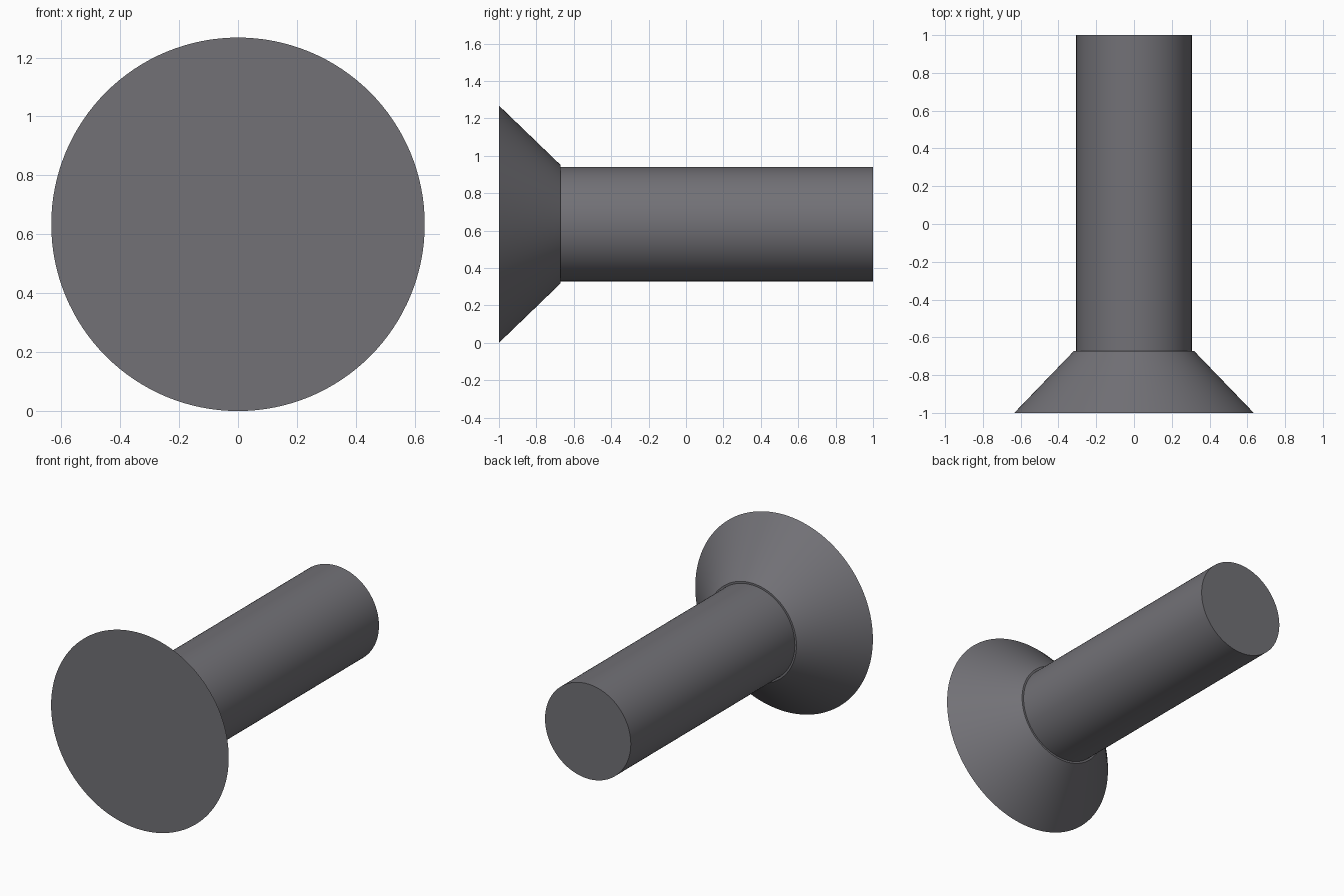
import bpy
import math

cube = bpy.data.objects.get("Cube")
if cube:
    bpy.data.objects.remove(cube, do_unlink=True)

HEAD_RADIUS = 0.634
SHANK_RADIUS = 0.306
SEGMENTS = 128

# Dark grey metal
grey = (0.168, 0.165, 0.182, 1.0)
metal = bpy.data.materials.new("dark grey metal")
metal.use_nodes = True
metal.diffuse_color = grey
metal.node_tree.nodes["Principled BSDF"].inputs["Base Color"].default_value = grey


def turned_part(name, front_radius, back_radius, y_front, y_back):
    """Capped cone or cylinder lying along the y axis."""
    bpy.ops.mesh.primitive_cone_add(
        vertices=SEGMENTS, radius1=front_radius, radius2=back_radius,
        depth=y_back - y_front, end_fill_type='NGON',
        location=(0, (y_front + y_back) / 2, HEAD_RADIUS),
        rotation=(-math.pi / 2, 0, 0))
    part = bpy.context.object
    part.name = name
    part.data.materials.append(metal)
    bpy.ops.object.shade_smooth_by_angle(angle=math.radians(30))
    return part


# Countersunk head with a narrow shoulder around the shank
turned_part("countersunk_head", HEAD_RADIUS, 0.318, -1.0, -0.672)

# Plain round shank, seated slightly inside the head
turned_part("shank", SHANK_RADIUS, SHANK_RADIUS, -0.70, 1.0)
